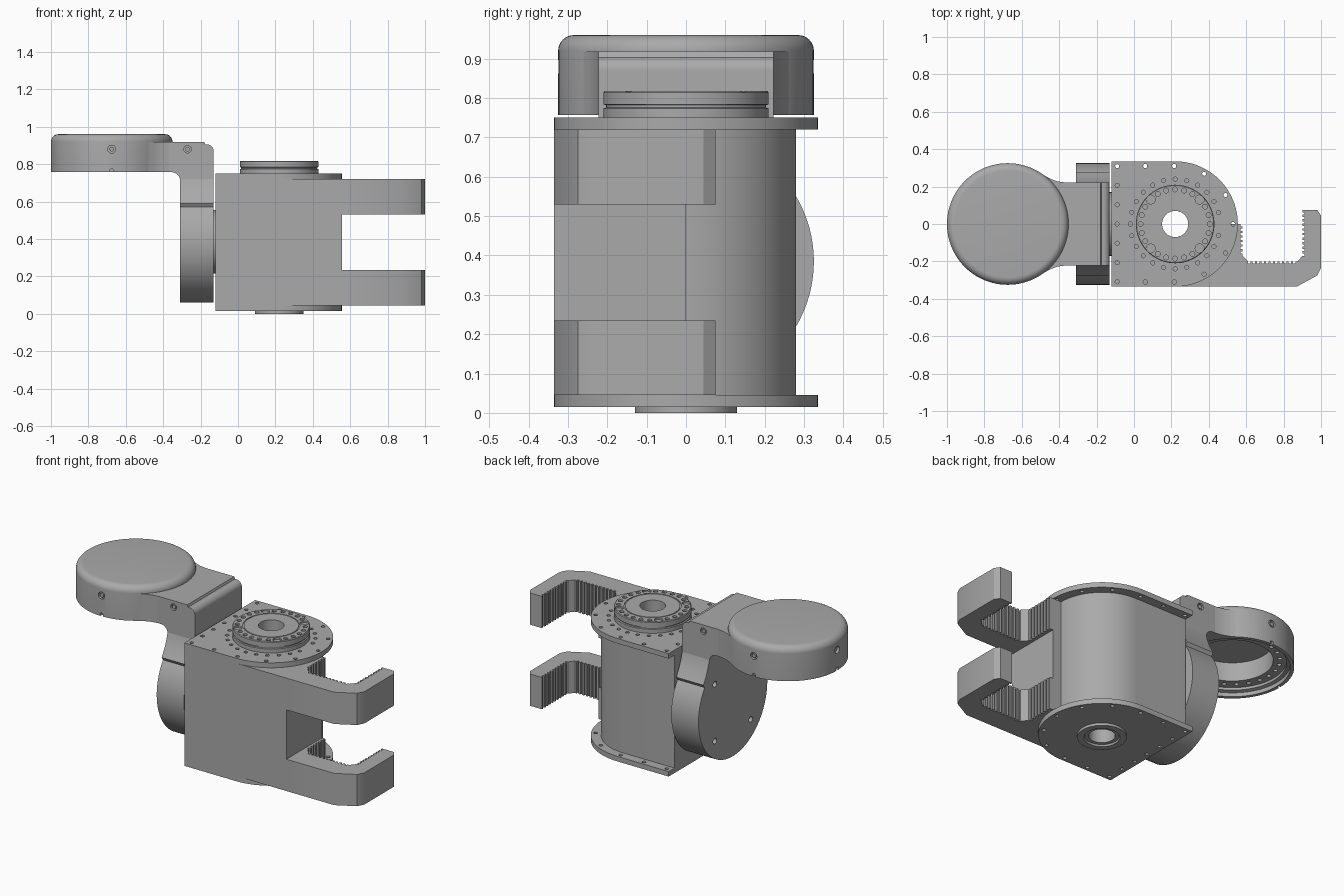
import bpy, bmesh
from math import pi, sin, cos, radians, hypot
from mathutils import Matrix, Vector

if "Cube" in bpy.data.objects:
    bpy.data.objects.remove(bpy.data.objects["Cube"])

metal = bpy.data.materials.new("machined grey")
metal.use_nodes = True
GREY = (0.4, 0.4, 0.4, 1)
metal.diffuse_color = GREY
metal.node_tree.nodes["Principled BSDF"].inputs["Base Color"].default_value = GREY


def finish(name, bm):
    bmesh.ops.recalc_face_normals(bm, faces=bm.faces)
    me = bpy.data.meshes.new(name)
    bm.to_mesh(me)
    bm.free()
    me.materials.append(metal)
    ob = bpy.data.objects.new(name, me)
    bpy.context.collection.objects.link(ob)
    return ob


def prism(name, pts, lo, hi, axis="z"):
    """Extrude a 2D outline along an axis."""
    place = {"x": lambda a, b, h: (h, a, b),
             "y": lambda a, b, h: (a, h, b),
             "z": lambda a, b, h: (a, b, h)}[axis]
    bm = bmesh.new()
    face = bm.faces.new([bm.verts.new(place(a, b, lo)) for a, b in pts])
    out = bmesh.ops.extrude_face_region(bm, geom=[face])
    shift = Vector(place(0, 0, hi - lo))
    bmesh.ops.translate(bm, vec=shift, verts=[v for v in out["geom"] if isinstance(v, bmesh.types.BMVert)])
    return finish(name, bm)


def lathe(name, profile, cx, steps=72):
    """Spin a closed (radius, z) profile around a vertical axis at x = cx."""
    bm = bmesh.new()
    rings = [[bm.verts.new((cx + r * cos(2 * pi * i / steps), r * sin(2 * pi * i / steps), z))
              for r, z in profile] for i in range(steps)]
    n = len(profile)
    for i in range(steps):
        a, b = rings[i], rings[(i + 1) % steps]
        for j in range(n):
            k = (j + 1) % n
            bm.faces.new((a[j], b[j], b[k], a[k]))
    return finish(name, bm)


def cylinders(name, items, steps=16):
    """Many cylinders in one mesh: (centre, direction, radius, length)."""
    bm = bmesh.new()
    for c, d, r, length in items:
        turn = Vector((0, 0, 1)).rotation_difference(Vector(d)).to_matrix().to_4x4()
        bmesh.ops.create_cone(bm, cap_ends=True, segments=steps, radius1=r, radius2=r,
                              depth=length, matrix=Matrix.Translation(c) @ turn)
    return finish(name, bm)


def cut(ob, items, steps=16):
    cutter = cylinders("cutter", items, steps)
    cutter.hide_render = True
    mod = ob.modifiers.new("holes", "BOOLEAN")
    mod.operation, mod.solver, mod.object = "DIFFERENCE", "EXACT", cutter
    bpy.context.view_layer.objects.active = ob
    bpy.ops.object.modifier_apply(modifier=mod.name)
    bpy.data.objects.remove(cutter)


def arc(cx, cy, r, a0, a1, n=32):
    angles = [radians(a0 + (a1 - a0) * i / n) for i in range(n + 1)]
    return [(cx + r * cos(a), cy + r * sin(a)) for a in angles]


def teeth(p, q, pitch=0.024, depth=0.011):
    """Square teeth cut to the right-hand side of the line p-q."""
    n = max(1, round(hypot(q[0] - p[0], q[1] - p[1]) / pitch))
    d = (Vector(q) - Vector(p)) / n
    side = Vector((d.y, -d.x)).normalized() * depth
    pts = []
    for i in range(n):
        s = Vector(p) + d * i
        pts += [s, s + d * 0.5, s + d * 0.5 - side, s + d - side]
    return [tuple(v) for v in pts] + [q]


UP = (0, 0, 1)
AX = 0.22                      # main vertical axis
R = 0.335                      # plate radius
BACK = -0.12                   # rear face of the housing
bore = ((AX, 0, 0.4), UP, 0.07, 2)

# Housing
body = prism("housing", [(BACK, -R), (0.555, -R), (0.555, 0)] + arc(AX, 0, 0.28, 0, 90)
             + [(BACK, 0.28)], 0.045, 0.72)
cut(body, [bore], 48)

# End plates with edge holes
outline = [(BACK, -R)] + arc(AX, 0, R, -90, 90, 48) + [(BACK, R)]
spots = [(-0.09, 0.103 * i) for i in range(-3, 4)]
spots += [(x, s * 0.31) for x in (0.06, 0.215) for s in (-1, 1)]
spots += arc(AX, 0, 0.31, -60, 60, 4)
ring = arc(AX, 0, 0.24, 0, 345, 23)[1:]
for name, lo in (("bottom_plate", 0.015), ("top_plate", 0.72)):
    plate = prism(name, outline, lo, lo + 0.03)
    cut(plate, [bore], 48)
    holes = [((x, y, lo + 0.015), UP, 0.011, 0.1) for x, y in spots]
    if name == "top_plate":
        holes += [((x, y, lo + 0.03), UP, 0.011, 0.03) for x, y in ring]
    cut(plate, holes, 12)

# Top output flange
flange = lathe("top_flange", [(0.07, 0.75), (0.21, 0.75), (0.21, 0.774), (0.203, 0.776),
                              (0.203, 0.782), (0.21, 0.784), (0.21, 0.814), (0.206, 0.818),
                              (0.155, 0.818), (0.155, 0.814), (0.149, 0.814), (0.149, 0.818),
                              (0.07, 0.818)], AX)
bolts = [((x, y, 0.818), UP, 0.013, 0.02)
         for i, (x, y) in enumerate(arc(AX, 0, 0.185, 0, 345, 23)) if i % 6 != 3]
bolts += [((x, y, 0.818), UP, 0.024, 0.02) for x, y in arc(AX, 0, 0.185, 45, 315, 3)]
cut(flange, bolts)

# Bottom collar
lathe("bottom_collar", [(0.07, 0.015), (0.13, 0.015), (0.13, 0), (0.095, 0),
                        (0.09, 0.01), (0.07, 0.01)], AX)

# Toothed hook arms
hook = [(0.555, -R), (0.87, -R), (0.98, -0.275), (1, -0.235), (1, 0.045), (0.98, 0.075)]
hook += teeth((0.9, 0.075), (0.9, -0.17)) + teeth((0.875, -0.2), (0.61, -0.2))
hook += teeth((0.58, -0.17), (0.58, 0)) + [(0.555, 0)]
prism("lower_hook", hook, 0.045, 0.235)
prism("upper_hook", hook, 0.53, 0.72)

# Upright link: round base blending into a narrower neck
ZC, RL, NECK = 0.385, 0.325, 0.222
blend = [(0.278, 0.59), (0.25, 0.64), (0.23, 0.69)]
sides = arc(0, ZC, RL, -215, 35, 64)
link = prism("upright_link", [(-NECK, 0.72)] + [(-y, z) for y, z in reversed(blend)] + sides
             + blend + [(NECK, 0.72)], -0.31, -0.13, "x")
cut(link, [((-0.31, y, z), (1, 0, 0), 0.017, 0.05) for y, z in arc(0, ZC, 0.24, 45, 315, 3)])
cylinders("joint_ring", [((-0.125, 0, ZC), (1, 0, 0), 0.17, 0.012)], 48)

# Elbow on top of the upright link
elbow = prism("elbow", [(-0.13, 0.72)] + arc(-0.165, 0.87, 0.035, 0, 90, 8)
              + [(-0.175, 0.905), (-0.18, 0.918), (-0.37, 0.918), (-0.37, 0.757)]
              + arc(-0.355, 0.712, 0.045, 90, 10, 8) + [(-0.31, 0.72)], -NECK, NECK, "y")
cut(elbow, [((-0.27, s * NECK, 0.88), (0, 1, 0), 0.02, 0.03) for s in (-1, 1)])

# Flared bridge from elbow to cap
CX = -0.675
flare = [(-0.37, NECK), (-0.41, 0.228), (-0.45, 0.243), (-0.48, 0.26)]
prism("bridge", flare + arc(CX, 0, 0.31, 52, -52, 24)
      + [(x, -y) for x, y in reversed(flare)], 0.757, 0.918)

# Round hollow cap
rim = [(0.004, 0.96)] + arc(0.285, 0.92, 0.04, 90, 0, 8)
cap = lathe("round_cap", rim + [(0.325, 0.757), (0.305, 0.757), (0.305, 0.78), (0.285, 0.785),
                                (0.285, 0.8), (0.215, 0.8), (0.215, 0.91), (0.004, 0.91)], CX, 96)
cylinders("cap_core", [((CX, 0, 0.935), UP, 0.006, 0.05)])
holes = [((x, y, 0.8), UP, 0.012, 0.03) for x, y in arc(CX, 0, 0.25, 0, 345, 23)]
for dx, dy in ((0, -1), (0, 1), (-1, 0)):
    holes.append(((CX + dx * 0.325, dy * 0.325, 0.88), (dx, dy, 0), 0.021, 0.03))
    holes.append(((CX + dx * 0.325, dy * 0.325, 0.765), (dx, dy, 0), 0.011, 0.03))
cut(cap, holes)

# Screw heads in the side recesses
heads = [((x, s * y, 0.88), (0, 1, 0), 0.012, 0.012)
         for x, y in ((CX, 0.316), (-0.27, 0.213)) for s in (-1, 1)]
cylinders("side_screws", heads)

# Smooth curved walls, crisp edges
bpy.ops.object.select_all(action="DESELECT")
for ob in bpy.context.scene.objects:
    if ob.type == "MESH":
        ob.select_set(True)
        bpy.context.view_layer.objects.active = ob
bpy.ops.object.shade_smooth_by_angle(angle=radians(30))
